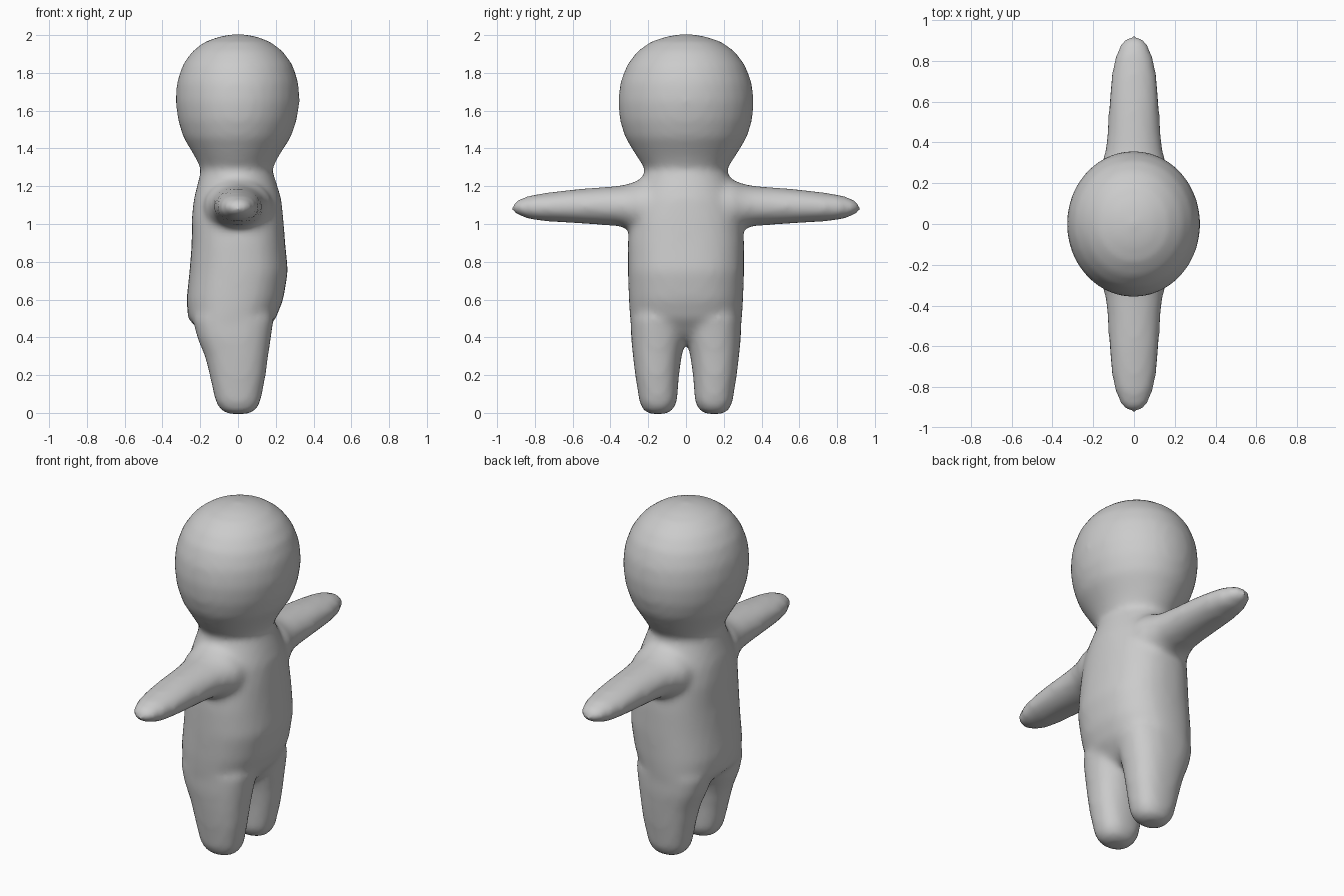
import bpy, bmesh, math

cube = bpy.data.objects.get("Cube")
if cube:
    bpy.data.objects.remove(cube, do_unlink=True)

SIDES = 32


def curve(angle, power):
    """Point on a unit superellipse (power 2 is a circle)."""
    c, s = math.cos(angle), math.sin(angle)
    return (math.copysign(abs(c) ** (2 / power), c),
            math.copysign(abs(s) ** (2 / power), s))


def loft(bm, rings, place):
    """Skin closed rings (position, centre, half sizes, power) and cap both ends."""
    loops = []
    for ring in rings:
        power = ring[-1]
        loops.append([bm.verts.new(place(ring, *curve(2 * math.pi * i / SIDES, power)))
                      for i in range(SIDES)])
    for a, b in zip(loops, loops[1:]):
        for i in range(SIDES):
            j = (i + 1) % SIDES
            bm.faces.new((a[i], a[j], b[j], b[i]))
    bm.faces.new(loops[0])
    bm.faces.new(loops[-1])


bm = bmesh.new()

# Head and torso: z, back x, front x, half width in y, power
trunk = [
    (0.37, -0.08, 0.06, 0.10, 2.0), (0.42, -0.18, 0.13, 0.22, 2.2),
    (0.50, -0.26, 0.195, 0.292, 2.4), (0.60, -0.268, 0.235, 0.298, 2.4),
    (0.75, -0.252, 0.26, 0.303, 2.4), (0.90, -0.24, 0.245, 0.303, 2.4),
    (1.03, -0.24, 0.235, 0.295, 2.3), (1.13, -0.23, 0.225, 0.27, 2.2),
    (1.22, -0.207, 0.198, 0.235, 2.1), (1.29, -0.19, 0.175, 0.21, 2.0),
    (1.36, -0.225, 0.21, 0.257, 2.0), (1.46, -0.285, 0.275, 0.318, 2.0),
    (1.55, -0.313, 0.306, 0.346, 2.0), (1.65, -0.326, 0.322, 0.355, 2.0),
    (1.75, -0.319, 0.315, 0.343, 2.0), (1.84, -0.289, 0.285, 0.308, 2.0),
    (1.91, -0.24, 0.235, 0.255, 2.0), (1.96, -0.175, 0.17, 0.185, 2.0),
    (1.99, -0.09, 0.09, 0.095, 2.0), (2.0, -0.02, 0.02, 0.02, 2.0),
]
loft(bm, trunk, lambda r, u, v: ((r[1] + r[2]) / 2 + (r[2] - r[1]) / 2 * u, r[3] * v, r[0]))

# Leg: z, back x, front x, inner y, outer y, power
leg = [
    (0.0, -0.055, 0.06, 0.10, 0.20, 2.2), (0.015, -0.085, 0.09, 0.075, 0.222, 2.3),
    (0.06, -0.115, 0.115, 0.052, 0.242, 2.4), (0.20, -0.145, 0.142, 0.042, 0.264, 2.4),
    (0.30, -0.17, 0.155, 0.028, 0.276, 2.4), (0.40, -0.212, 0.17, 0.005, 0.286, 2.4),
    (0.50, -0.235, 0.185, 0.0, 0.288, 2.4), (0.60, -0.16, 0.15, 0.03, 0.23, 2.4),
]

# Arm: y, bottom z, top z, half depth in x, power
arm = [
    (0.12, 0.95, 1.23, 0.19, 2.0), (0.24, 0.95, 1.232, 0.175, 2.0),
    (0.30, 0.975, 1.208, 0.152, 2.0), (0.35, 0.993, 1.198, 0.138, 2.0),
    (0.45, 1.0, 1.19, 0.126, 2.0), (0.60, 1.01, 1.178, 0.118, 2.0),
    (0.73, 1.018, 1.162, 0.107, 2.0), (0.82, 1.028, 1.148, 0.09, 2.0),
    (0.88, 1.047, 1.128, 0.063, 2.0), (0.91, 1.065, 1.11, 0.036, 2.0),
    (0.922, 1.08, 1.096, 0.012, 2.0),
]
for side in (-1, 1):
    loft(bm, leg, lambda r, u, v: ((r[1] + r[2]) / 2 + (r[2] - r[1]) / 2 * u,
                                   side * ((r[3] + r[4]) / 2 + (r[4] - r[3]) / 2 * v), r[0]))
    loft(bm, arm, lambda r, u, v: (r[3] * u, side * r[0],
                                   (r[1] + r[2]) / 2 + (r[2] - r[1]) / 2 * v))
bmesh.ops.recalc_face_normals(bm, faces=bm.faces)

mesh = bpy.data.meshes.new("body")
bm.to_mesh(mesh)
bm.free()
body = bpy.data.objects.new("body", mesh)
bpy.context.collection.objects.link(body)

# Plain grey
grey = bpy.data.materials.new("plain grey")
grey.use_nodes = True
colour = (0.6, 0.6, 0.6, 1.0)
grey.diffuse_color = colour
grey.node_tree.nodes["Principled BSDF"].inputs["Base Color"].default_value = colour
mesh.materials.append(grey)

# Fuse the limbs into one soft skin
remesh = body.modifiers.new("fuse", 'REMESH')
remesh.mode = 'VOXEL'
remesh.voxel_size = 0.02
remesh.use_smooth_shade = True
smooth = body.modifiers.new("soften", 'SMOOTH')
smooth.factor = 0.5
smooth.iterations = 10
inflate = body.modifiers.new("restore volume", 'DISPLACE')
inflate.strength = 0.005
inflate.mid_level = 0.0
